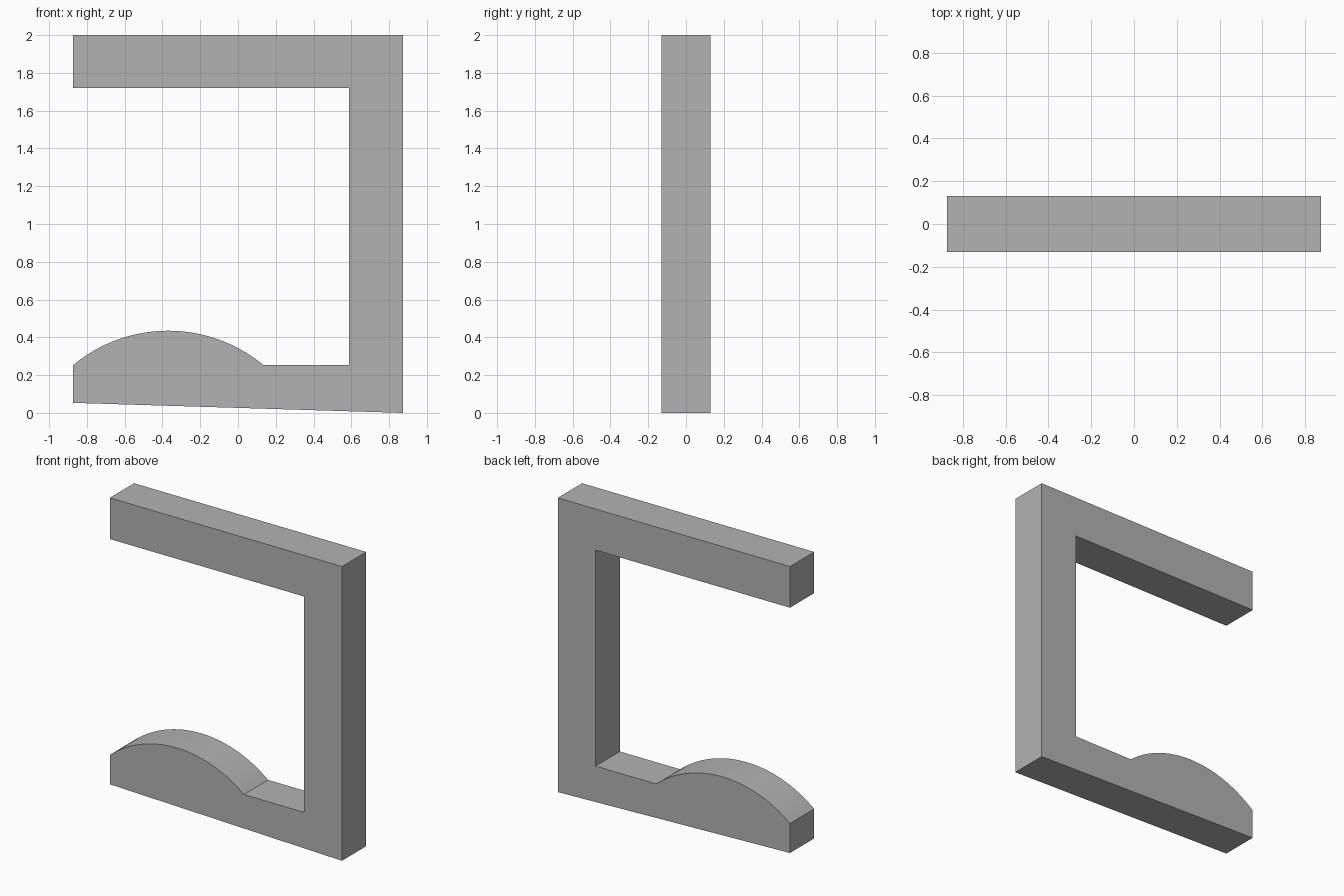
import bpy, bmesh, math

cube = bpy.data.objects.get("Cube")
if cube:
    bpy.data.objects.remove(cube, do_unlink=True)

HALF_DEPTH = 0.13
LEFT, RIGHT, INNER = -0.873, 0.873, 0.588
ARM_BOTTOM, LEDGE = 1.72, 0.253


def arc(x0, x1, z, rise, steps):
    """Points of a circular bump from x0 to x1 standing on height z."""
    half = (x1 - x0) / 2
    radius = (half * half + rise * rise) / (2 * rise)
    sweep = math.asin(half / radius)
    centre = (x0 + x1) / 2
    return [(centre + radius * math.sin(a), z + rise - radius * (1 - math.cos(a)))
            for a in (sweep * (2 * i / steps - 1) for i in range(steps + 1))]


# Outline: sloping underside, upright, top arm, then ledge and domed pad
outline = [(LEFT, 0.053), (RIGHT, 0), (RIGHT, 2), (LEFT, 2),
           (LEFT, ARM_BOTTOM), (INNER, ARM_BOTTOM), (INNER, LEDGE)]
outline += reversed(arc(LEFT, 0.135, LEDGE, 0.182, 40))

# Extrude the outline through the depth
bm = bmesh.new()
face = bm.faces.new([bm.verts.new((x, -HALF_DEPTH, z)) for x, z in outline])
extruded = bmesh.ops.extrude_face_region(bm, geom=[face], use_keep_orig=True)
new_verts = [g for g in extruded["geom"] if isinstance(g, bmesh.types.BMVert)]
bmesh.ops.translate(bm, verts=new_verts, vec=(0, 2 * HALF_DEPTH, 0))
bmesh.ops.recalc_face_normals(bm, faces=bm.faces)
mesh = bpy.data.meshes.new("bracket_frame")
bm.to_mesh(mesh)
bm.free()
frame = bpy.data.objects.new("bracket_frame", mesh)
bpy.context.collection.objects.link(frame)

# Plain grey finish
grey = bpy.data.materials.new("plain_grey")
grey.use_nodes = True
colour = (0.45, 0.45, 0.45, 1)
grey.diffuse_color = colour
grey.node_tree.nodes["Principled BSDF"].inputs["Base Color"].default_value = colour
mesh.materials.append(grey)

# Smooth dome with sharp corners
bpy.ops.object.select_all(action='DESELECT')
frame.select_set(True)
bpy.context.view_layer.objects.active = frame
bpy.ops.object.shade_smooth_by_angle(angle=math.radians(20))
